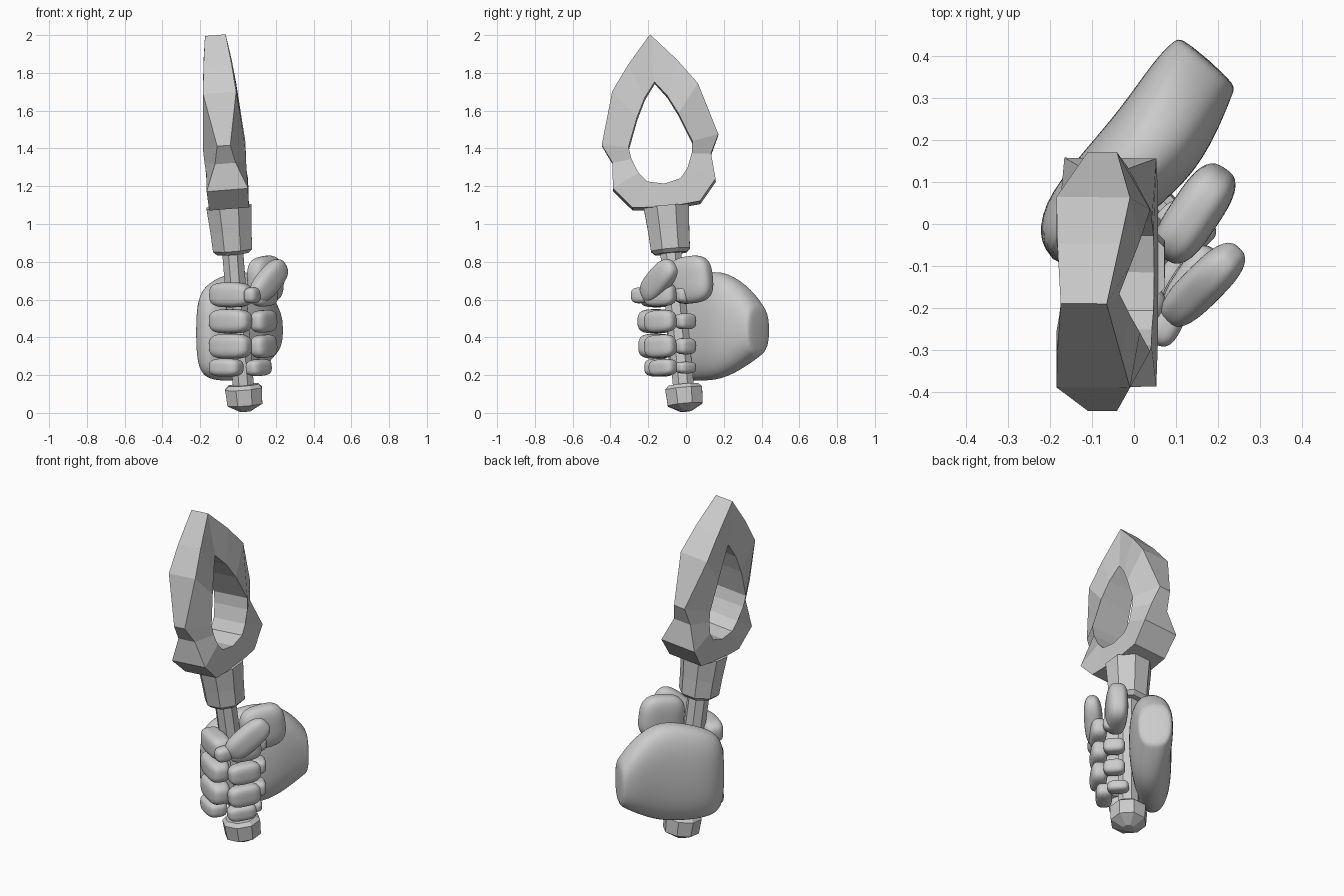
import bpy, bmesh, math
from mathutils import Vector, Matrix

if "Cube" in bpy.data.objects:
    bpy.data.objects.remove(bpy.data.objects["Cube"])


def frame(x, z, origin):
    """Matrix from a main z axis, an approximate x axis and an origin."""
    z = Vector(z).normalized()
    x = Vector(x)
    x = (x - z * x.dot(z)).normalized()
    y = z.cross(x)
    m = Matrix((x, y, z)).transposed().to_4x4()
    m.translation = origin
    return m


def finish(name, bm, matrix=None, smooth=False):
    bmesh.ops.recalc_face_normals(bm, faces=bm.faces)
    if matrix:
        bm.transform(matrix)
    for f in bm.faces:
        f.smooth = smooth
    me = bpy.data.meshes.new(name)
    bm.to_mesh(me)
    bm.free()
    ob = bpy.data.objects.new(name, me)
    bpy.context.collection.objects.link(ob)
    return ob


def loft(bm, rings):
    """Skin closed rings of points and cap both ends."""
    vs = [[bm.verts.new(p) for p in r] for r in rings]
    n = len(vs[0])
    for a, b in zip(vs, vs[1:]):
        for i in range(n):
            j = (i + 1) % n
            bm.faces.new((a[i], a[j], b[j], b[i]))
    bm.faces.new(vs[0])
    bm.faces.new(vs[-1])


def turned(name, profile, sides, matrix):
    bm = bmesh.new()
    ang = [(i + .5) * math.tau / sides for i in range(sides)]
    loft(bm, [[(r * math.cos(a), r * math.sin(a), w) for a in ang] for r, w in profile])
    return finish(name, bm, matrix)


def blob(name, a, b, width, height, p=3.2):
    """Rounded block running from a to b, given half width and half height."""
    a, b = Vector(a), Vector(b)
    bm = bmesh.new()
    bmesh.ops.create_icosphere(bm, subdivisions=4, radius=1)
    half = (b - a).length / 2
    for v in bm.verts:
        k = sum(abs(c) ** p for c in v.co) ** (-1 / p)
        v.co = Vector((v.co.x * k * height, v.co.y * k * width, v.co.z * k * half))
    return finish(name, bm, frame((0, 0, 1), b - a, (a + b) / 2), True)


# Tilted axis of the weapon
tool = frame((1, 0, 0), (-.08, -.095, 1), (.04, 0, 0))

# Handle parts: radius and distance along the axis
turned("pommel", [(.03, .008), (.1, .045), (.106, .13), (.085, .15)], 8, tool)
turned("shaft", [(.06, .13), (.06, .9)], 8, tool)
turned("collar", [(.09, .85), (.112, .87), (.118, .97), (.13, 1.1)], 8, tool)

# Blade head: half outlines as (side, along, half thickness), mirrored
outer = [(0, 2.015, .055), (.13, 1.865, .075), (.228, 1.73, .088), (.31, 1.455, .035),
         (.262, 1.355, .055), (.273, 1.215, .11), (.18, 1.105, .105), (0, 1.09, .105)]
inner = [(0, 1.76, .065), (.06, 1.68, .085), (.11, 1.58, .1), (.17, 1.425, .112),
         (.16, 1.36, .11), (.13, 1.285, .105), (.09, 1.235, .105), (0, 1.215, .105)]
bm = bmesh.new()
loops = []
for half, sx in ((outer, 1), (inner, 1), (inner, -1), (outer, -1)):
    full = half + [(-u, w, t) for u, w, t in half[-2:0:-1]]
    loops.append([bm.verts.new((sx * t, u, w)) for u, w, t in full])
for k in range(4):
    a, b = loops[k], loops[(k + 1) % 4]
    for i in range(len(a)):
        j = (i + 1) % len(a)
        bm.faces.new((a[i], a[j], b[j], b[i]))
finish("blade_head", bm, tool)

# Palm and wrist: centre, half thickness, half height
sections = [(-.195, -.085, .42, .04, .19), (-.15, -.02, .43, .1, .26),
            (-.04, .1, .455, .11, .29), (.06, .2, .468, .12, .29),
            (.13, .32, .46, .11, .205), (.165, .375, .44, .095, .14),
            (.18, .39, .435, .088, .12)]
bm = bmesh.new()
side = Vector((-.75, .66, 0))
rings = []
for x, y, z, t, h in sections:
    ring = []
    for i in range(20):
        c, s = math.cos(i * math.tau / 20), math.sin(i * math.tau / 20)
        c, s = (math.copysign(abs(q) ** .8, q) for q in (c, s))
        ring.append(Vector((x, y, z)) + side * t * c + Vector((0, 0, h * s)))
    rings.append(ring)
loft(bm, rings)
palm = finish("palm", bm, None, True)
palm.modifiers.new("round", "SUBSURF").levels = 2
palm.modifiers["round"].render_levels = 2

# Fingers: each wraps round the shaft in three blocks
fingers = [("index", .625, .066, .0, .03), ("middle", .485, .064, -.005, .04),
           ("ring", .353, .066, -.005, .035), ("little", .24, .048, -.05, 0)]
for name, z, h, dx, dy in fingers:
    blob(name + "_base", (-.14, -.09, z), (.065 + dx, -.19 - dy, z), .06, h)
    k = dx * .6
    blob(name + "_middle", (.09 + k, -.215 - k, z - .005), (.19 + k, -.06, z + .005), .045, h * .92)
    blob(name + "_tip", (.18 + k, -.045, z), (.1 + k, .04, z), .04, h * .65)

# Thumb
blob("thumb_base", (.075, -.08, .69), (.215, .13, .72), .06, .125, 3)
blob("thumb_middle", (.24, -.07, .79), (.09, -.22, .61), .05, .07, 2.8)
blob("thumb_tip", (.1, -.2, .625), (.05, -.285, .62), .037, .042, 2.8)
